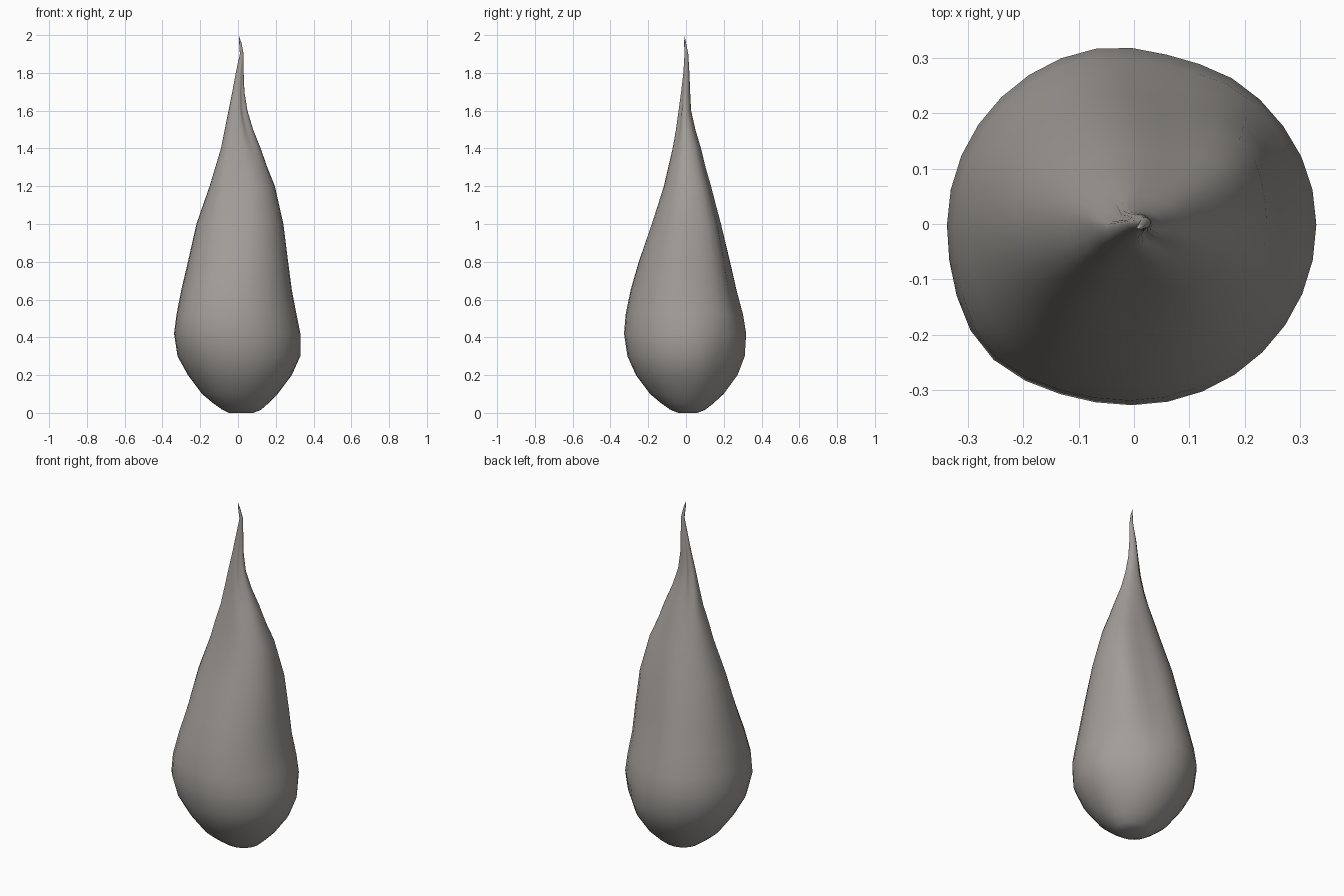
import bpy, bmesh, math

cube = bpy.data.objects.get("Cube")
if cube:
    bpy.data.objects.remove(cube, do_unlink=True)

SIDES = 32

# Body outline, bottom to top: height, left x, right x, front y, back y
OUTLINE = [
    (0, -.05, .08, -.04, .06), (.015, -.08, .12, -.08, .1),
    (.05, -.13, .16, -.13, .145), (.1, -.19, .21, -.19, .2),
    (.2, -.265, .285, -.265, .275), (.3, -.32, .33, -.31, .315),
    (.42, -.338, .33, -.328, .325), (.52, -.325, .31, -.32, .31),
    (.65, -.3, .285, -.295, .275), (.8, -.265, .265, -.255, .24),
    (1, -.22, .24, -.19, .19), (1.2, -.15, .195, -.125, .135),
    (1.3, -.12, .155, -.1, .105), (1.4, -.09, .12, -.075, .08),
    (1.5, -.07, .08, -.055, .05), (1.6, -.05, .05, -.04, .027),
    (1.7, -.03, .034, -.026, .022), (1.8, -.012, .03, -.014, .018),
    (1.9, .01, .03, -.008, .012), (1.96, .006, .018, -.01, 0),
]


def bump(value, centre, width):
    return math.exp(-((value - centre) / width) ** 2)


def fold(angle, z):
    """Relative swelling: two long ridges, one low dent, pinched neck."""
    deg = math.degrees(angle)
    back_ridge = bump(deg, 42, 20)
    front_ridge = bump(deg, 222, 22)
    back_hollow = bump(deg, 75, 18)
    front_hollow = bump(deg, 265, 20)
    f = 1 + .11 * back_ridge * bump(z, 1.05, .35)
    f += .07 * front_ridge * bump(z, .5, .2) + .1 * front_ridge * bump(z, 1.4, .3)
    f -= .08 * back_ridge * bump(z, .28, .12)
    f -= .07 * back_hollow * bump(z, .8, .5)
    f -= .08 * front_hollow * bump(z, 1.2, .35)
    neck = bump(z, 1.62, .17)
    f -= neck * (.35 * bump(deg, 140, 18) + .35 * bump(deg, 310, 18))
    return f


# Teardrop body
bm = bmesh.new()
rings = []
for z, x0, x1, y0, y1 in OUTLINE:
    cx, cy = (x0 + x1) / 2, (y0 + y1) / 2
    ring = []
    for i in range(SIDES):
        a = math.tau * i / SIDES
        f = fold(a, z)
        ring.append(bm.verts.new((cx + (x1 - x0) / 2 * f * math.cos(a),
                                  cy + (y1 - y0) / 2 * f * math.sin(a), z)))
    rings.append(ring)

for low, high in zip(rings, rings[1:]):
    for i in range(SIDES):
        j = (i + 1) % SIDES
        bm.faces.new((low[i], low[j], high[j], high[i]))

# Flat base and bent pointed tip
bm.faces.new(rings[0][::-1])
tip = bm.verts.new((.004, -.008, 2))
for i in range(SIDES):
    bm.faces.new((rings[-1][i], rings[-1][(i + 1) % SIDES], tip))
bmesh.ops.recalc_face_normals(bm, faces=bm.faces)

mesh = bpy.data.meshes.new("teardrop_body")
bm.to_mesh(mesh)
bm.free()
body = bpy.data.objects.new("teardrop_body", mesh)
bpy.context.collection.objects.link(body)

# Warm grey surface
grey = bpy.data.materials.new("warm_grey")
grey.use_nodes = True
colour = (.36, .34, .32, 1)
grey.diffuse_color = colour
grey.node_tree.nodes["Principled BSDF"].inputs["Base Color"].default_value = colour
mesh.materials.append(grey)

bpy.context.view_layer.objects.active = body
body.select_set(True)
bpy.ops.object.shade_smooth_by_angle(angle=math.radians(60))
